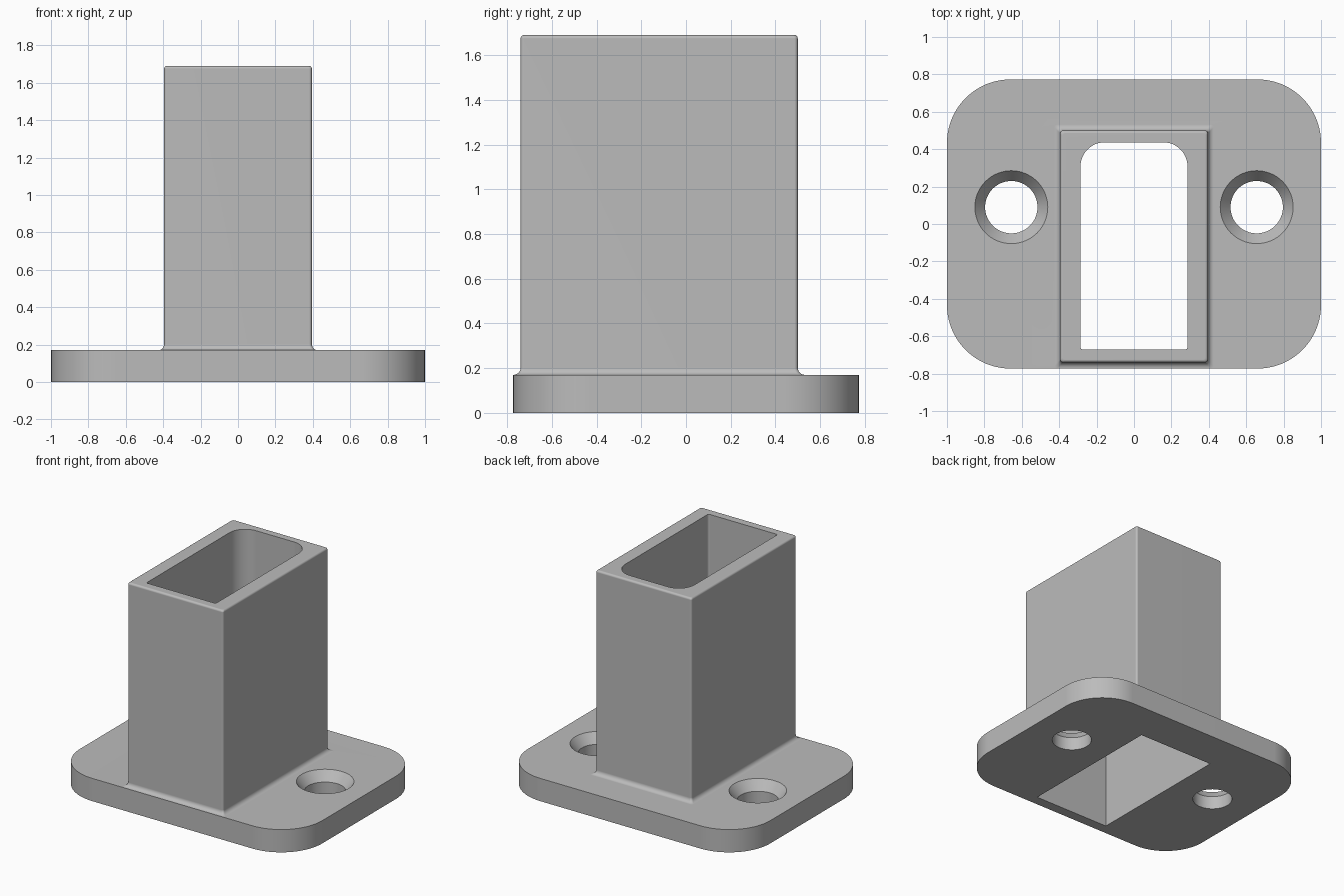
import bpy, bmesh, math

if "Cube" in bpy.data.objects:
    bpy.data.objects.remove(bpy.data.objects["Cube"])

grey = bpy.data.materials.new("plain grey")
grey.use_nodes = True
colour = (0.5, 0.5, 0.5, 1)
grey.diffuse_color = colour
grey.node_tree.nodes["Principled BSDF"].inputs["Base Color"].default_value = colour


def rounded_rect(x, y0, y1, front_r, back_r, grow=0.0, steps=8):
    """Counter-clockwise outline, symmetric in x, with own radii at front and back."""
    x, y0, y1 = x + grow, y0 - grow, y1 + grow
    corners = [(1, y1, -1, back_r, 0), (-1, y1, -1, back_r, 90),
               (-1, y0, 1, front_r, 180), (1, y0, 1, front_r, 270)]
    points = []
    for side, y, inward, r, start in corners:
        count = steps if r else 0
        for i in range(count + 1):
            a = math.radians(start + (90 * i / count if count else 0))
            points.append((side * (x - r) + r * math.cos(a) * bool(r),
                           y + inward * r + r * math.sin(a) * bool(r)))
    return points


def circle(cx, cy, r, sides=64):
    return [(cx + r * math.cos(math.tau * i / sides), cy + r * math.sin(math.tau * i / sides))
            for i in range(sides)]


def loft(name, sections):
    """Closed solid through (height, outline) sections."""
    bm = bmesh.new()
    rings = [[bm.verts.new((x, y, z)) for x, y in outline] for z, outline in sections]
    for low, high in zip(rings, rings[1:]):
        for i in range(len(low)):
            j = (i + 1) % len(low)
            bm.faces.new((low[i], low[j], high[j], high[i]))
    bm.faces.new(rings[0][::-1])
    bm.faces.new(rings[-1])
    bmesh.ops.recalc_face_normals(bm, faces=bm.faces)
    mesh = bpy.data.meshes.new(name)
    bm.to_mesh(mesh)
    bm.free()
    mesh.materials.append(grey)
    obj = bpy.data.objects.new(name, mesh)
    bpy.context.collection.objects.link(obj)
    return obj


def combine(target, other, operation):
    other.hide_render = True
    mod = target.modifiers.new(operation, "BOOLEAN")
    mod.operation, mod.object, mod.solver = operation, other, "EXACT"
    bpy.context.view_layer.objects.active = target
    bpy.ops.object.modifier_apply(modifier=mod.name)
    bpy.data.objects.remove(other)


# Base plate with large rounded corners
PLATE_TOP, TOWER_TOP = 0.17, 1.69
plate_outline = rounded_rect(1.0, -0.773, 0.773, 0.34, 0.34, steps=20)
bracket = loft("socket_bracket", [(0, plate_outline), (PLATE_TOP, plate_outline)])

# Tower with a flared foot fillet and a softened rim
FOOT, RIM = 0.032, 0.015


def tower_section(z, grow):
    return z, rounded_rect(0.395, -0.74, 0.5, RIM, RIM, grow, steps=4)


angles = [math.radians(15 * i) for i in range(7)]
sections = [tower_section(0.1, FOOT)]
sections += [tower_section(PLATE_TOP + FOOT * (1 - math.cos(a)), FOOT * (1 - math.sin(a)))
             for a in angles]
sections += [tower_section(TOWER_TOP - RIM + RIM * math.sin(a), RIM * (math.cos(a) - 1))
             for a in angles]
combine(bracket, loft("tower", sections), "UNION")

# Socket: square-cornered lower pocket, narrower upper bore rounded at the back
lower = rounded_rect(0.32, -0.695, 0.465, 0, 0)
combine(bracket, loft("lower_pocket", [(-0.1, lower), (0.85, lower)]), "DIFFERENCE")
upper = rounded_rect(0.286, -0.672, 0.437, 0.015, 0.13, steps=12)
combine(bracket, loft("upper_bore", [(0.6, upper), (1.8, upper)]), "DIFFERENCE")

# Countersunk screw holes
HOLE_R, SINK_R, SINK_Z = 0.14, 0.195, 0.1
slope = (SINK_R - HOLE_R) / (PLATE_TOP - SINK_Z)
for side in (-1, 1):
    profile = [(-0.1, HOLE_R), (SINK_Z, HOLE_R), (0.2, HOLE_R + slope * (0.2 - SINK_Z))]
    cutter = loft("screw_hole", [(z, circle(side * 0.656, 0.09, r)) for z, r in profile])
    combine(bracket, cutter, "DIFFERENCE")

# Smooth curved faces while flat faces stay flat
bpy.ops.object.select_all(action="DESELECT")
bracket.select_set(True)
bpy.context.view_layer.objects.active = bracket
bpy.ops.object.shade_smooth_by_angle(angle=math.radians(30))
weighted = bracket.modifiers.new("even_normals", "WEIGHTED_NORMAL")
weighted.keep_sharp = True
